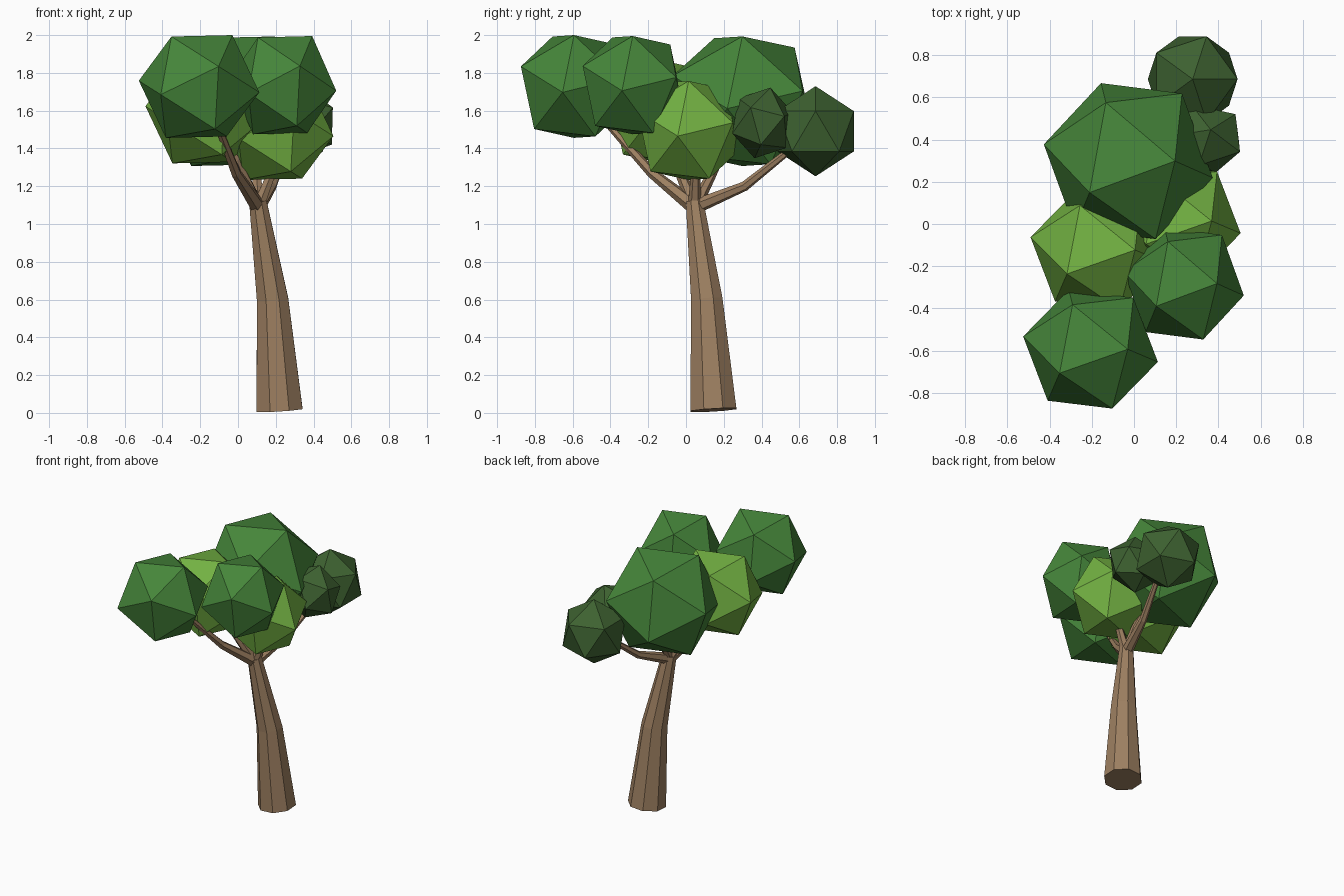
import bpy, bmesh
from math import cos, sin, pi
from mathutils import Vector, Matrix

cube = bpy.data.objects.get("Cube")
if cube:
    bpy.data.objects.remove(cube, do_unlink=True)


def material(name, colour):
    mat = bpy.data.materials.new(name)
    mat.use_nodes = True
    mat.diffuse_color = (*colour, 1)
    mat.node_tree.nodes["Principled BSDF"].inputs["Base Color"].default_value = (*colour, 1)
    return mat


bark = material("brown bark", (0.34, 0.215, 0.12))
mid_green = material("mid green leaves", (0.06, 0.235, 0.042))
light_green = material("light green leaves", (0.17, 0.44, 0.055))
dark_green = material("dark green leaves", (0.047, 0.12, 0.03))


def finish(name, bm, mat):
    bmesh.ops.recalc_face_normals(bm, faces=bm.faces)
    mesh = bpy.data.meshes.new(name)
    bm.to_mesh(mesh)
    bm.free()
    mesh.materials.append(mat)
    obj = bpy.data.objects.new(name, mesh)
    bpy.context.collection.objects.link(obj)


def limb(name, points, radii, sides):
    """Tapered faceted tube with rings square to the path."""
    bm = bmesh.new()
    pts = [Vector(p) for p in points]
    rings = []
    for i, (p, r) in enumerate(zip(pts, radii)):
        axis = pts[min(i + 1, len(pts) - 1)] - pts[max(i - 1, 0)]
        turn = Vector((0, 0, 1)).rotation_difference(axis.normalized())
        angles = [2 * pi * (k + 0.5) / sides for k in range(sides)]
        rings.append([bm.verts.new(p + turn @ Vector((r * cos(a), r * sin(a), 0))) for a in angles])
    for low, high in zip(rings, rings[1:]):
        for k in range(sides):
            n = (k + 1) % sides
            bm.faces.new((low[k], low[n], high[n], high[k]))
    bm.faces.new(rings[0][::-1])
    bm.faces.new(rings[-1])
    finish(name, bm, bark)


def leaf_clump(name, centre, half_size, mat, pole=(0.173, 0, 0.27), side=(0.319, -0.063, -0.037)):
    """Icosahedron turned so one corner faces pole, then fitted to half_size."""
    bm = bmesh.new()
    bmesh.ops.create_icosphere(bm, subdivisions=1, radius=1)
    z = Vector(pole).normalized()
    x = Vector(side)
    x = (x - x.dot(z) * z).normalized()
    turn = Matrix((x, z.cross(x), z)).transposed()
    bmesh.ops.transform(bm, matrix=turn.to_4x4(), verts=bm.verts)
    reach = [max(v.co[i] for v in bm.verts) for i in range(3)]
    for v in bm.verts:
        v.co = [centre[i] + v.co[i] * half_size[i] / reach[i] for i in range(3)]
    finish(name, bm, mat)


# Leaning trunk
limb("trunk", [(0.22, 0.145, 0.015), (0.183, 0.11, 0.6), (0.105, 0.045, 1.12)],
     [0.132, 0.09, 0.05], 8)

# Branches spreading from the trunk top
fork = (0.107, 0.045, 1.09)
limb("front_branch", [fork, (-0.01, -0.18, 1.27), (-0.13, -0.46, 1.58)], [0.042, 0.028, 0.016], 6)
limb("back_branch", [fork, (0.18, 0.31, 1.2), (0.27, 0.6, 1.43)], [0.04, 0.026, 0.016], 6)
limb("centre_branch", [fork, (0.1, 0.13, 1.25), (0.03, 0.25, 1.5)], [0.036, 0.026, 0.016], 6)
limb("left_branch", [fork, (0.17, 0.05, 1.25), (0.2, 0.02, 1.45)], [0.036, 0.026, 0.016], 6)
limb("right_branch", [fork, (-0.01, -0.06, 1.34), (-0.15, -0.12, 1.55)], [0.036, 0.024, 0.014], 6)

# Large mid green clumps
leaf_clump("front_leaves", (-0.206, -0.593, 1.728), (0.319, 0.281, 0.272), mid_green)
leaf_clump("left_leaves", (0.236, -0.282, 1.735), (0.284, 0.265, 0.26), mid_green)
leaf_clump("crown_leaves", (-0.027, 0.298, 1.65), (0.4, 0.369, 0.343), mid_green)

# Light green clumps beneath
leaf_clump("right_light_leaves", (-0.171, -0.123, 1.593), (0.319, 0.281, 0.272), light_green)
leaf_clump("left_light_leaves", (0.198, 0.014, 1.495), (0.307, 0.27, 0.262), light_green)

# Dark green clumps at the back
leaf_clump("back_dark_leaves", (0.278, 0.686, 1.491), (0.2125, 0.2025, 0.2385), dark_green,
           (0, 0, 1), (1, 0, 0))
leaf_clump("small_dark_leaves", (0.33, 0.405, 1.535), (0.172, 0.16, 0.187), dark_green,
           (0.03, 0.045, 0.18), (0.16, -0.076, 0.06))
